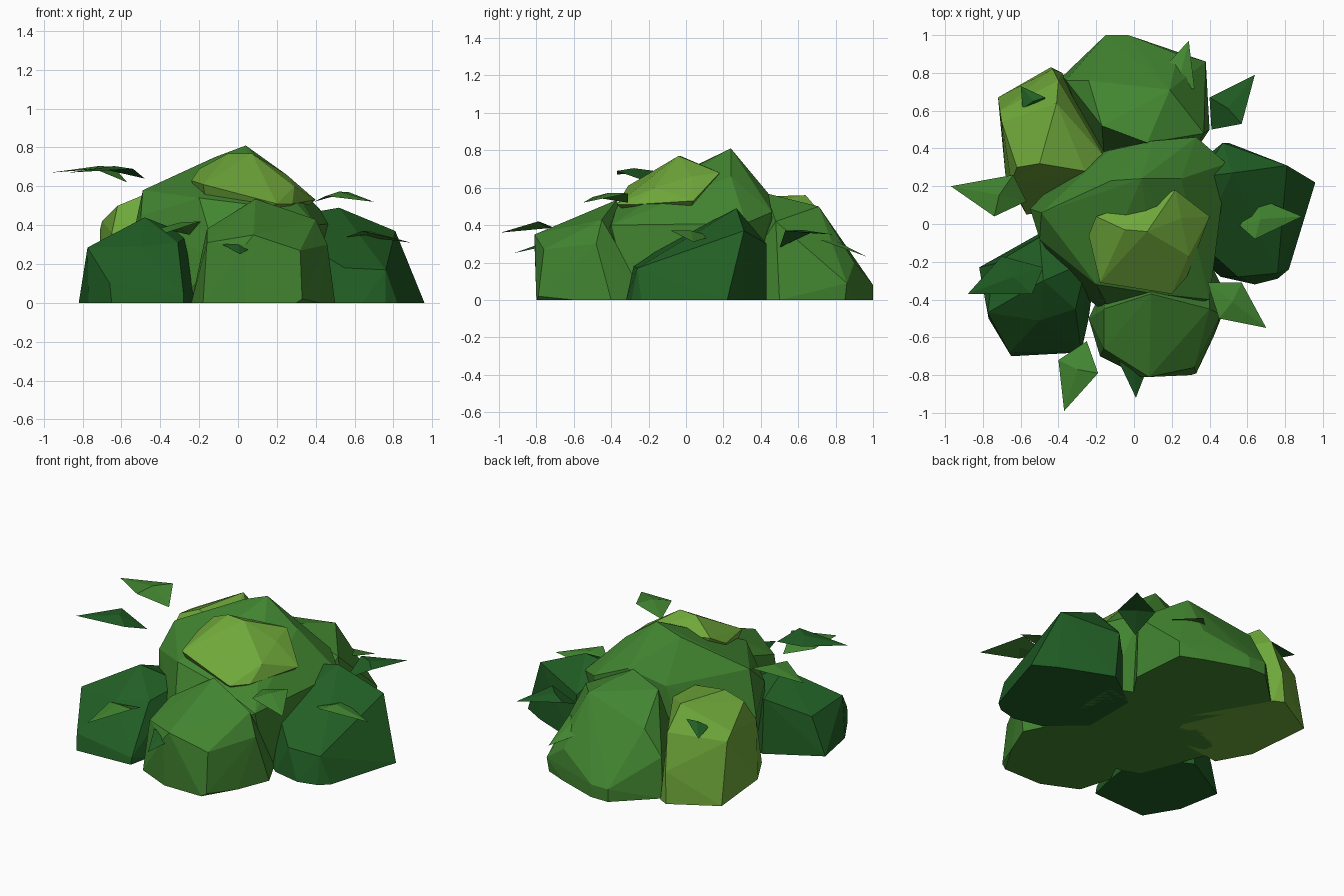
import bpy, bmesh
from mathutils import Vector


def material(name, rgb):
    m = bpy.data.materials.new(name)
    m.diffuse_color = (*rgb, 1)
    return m


MID = material("mid green", (0.054, 0.235, 0.030))
DARK = material("dark green", (0.015, 0.113, 0.018))
LIGHT = material("light green", (0.158, 0.390, 0.042))


def finish(bm, name, mat):
    bmesh.ops.recalc_face_normals(bm, faces=bm.faces)
    me = bpy.data.meshes.new(name)
    bm.to_mesh(me)
    bm.free()
    me.materials.append(mat)
    bpy.context.collection.objects.link(bpy.data.objects.new(name, me))


def clump(name, mat, base, crown, base_z=0.0):
    """Faceted foliage mass: hull of a flat base outline and a few crown points."""
    bm = bmesh.new()
    for x, y in base:
        bm.verts.new((x, y, base_z))
    for p in crown:
        bm.verts.new(p)
    hull = bmesh.ops.convex_hull(bm, input=bm.verts)
    inner = [g for g in hull["geom_interior"] if isinstance(g, bmesh.types.BMVert)]
    bmesh.ops.delete(bm, geom=inner, context='VERTS')
    bmesh.ops.dissolve_limit(bm, angle_limit=0.02, verts=bm.verts, edges=bm.edges)
    finish(bm, name, mat)


def leaf(name, mat, tip, left, tail, right, rise=0.025):
    """Folded diamond leaf with a raised middle and a thin closed underside."""
    bm = bmesh.new()
    rim = [Vector(p) for p in (tip, left, tail, right)]
    mid = (rim[1] + rim[3]) / 2 * 0.7 + (rim[0] + rim[2]) / 2 * 0.3
    vs = [bm.verts.new(p) for p in rim]
    top = bm.verts.new(mid + Vector((0, 0, rise)))
    low = bm.verts.new(mid + Vector((0, 0, rise - 0.015)))
    for i in range(4):
        a, b = vs[i], vs[(i + 1) % 4]
        bm.faces.new((a, b, top))
        bm.faces.new((b, a, low))
    finish(bm, name, mat)


# Main central mass
clump("centre_clump", MID,
      [(-.5, .1), (-.33, -.33), (-.02, -.45), (.4, -.3), (.44, .3), (.1, .45), (-.3, .35)],
      [(.04, .24, .81), (-.12, .23, .75), (-.49, .06, .58), (-.55, .08, .3),
       (.25, .24, .66), (.33, .46, .47), (.1, .44, .57), (.49, .32, .41),
       (-.2, -.32, .54), (.12, -.37, .50), (.4, -.4, .4), (-.1, -.51, .2),
       (.04, -.5, .2), (-.5, -.08, .45), (-.13, .39, .5)])

# Light cap on top
clump("top_clump", LIGHT,
      [(-.15, -.2), (.15, -.25), (.25, 0), (0, .05)],
      [(-.05, -.03, .77), (.07, -.04, .77), (-.24, -.06, .63), (-.2, .04, .69),
       (-.18, -.31, .61), (.2, -.37, .51), (.28, -.28, .51), (.29, -.17, .6),
       (.4, .04, .53), (.22, .18, .68), (.25, .03, .66)], 0.42)

# Surrounding masses
clump("front_clump", MID,
      [(-.24, -.5), (-.18, -.7), (.04, -.8), (.3, -.8), (.42, -.6), (.5, -.4), (.4, -.2), (-.1, -.2)],
      [(-.16, -.66, .31), (.04, -.81, .3), (.09, -.37, .535), (.33, -.79, .02),
       (.32, -.76, .27), (.4, -.45, .43), (.46, -.48, .3), (-.16, -.45, .38),
       (.08, -.81, .35)])

clump("right_clump", DARK,
      [(.96, .22), (.82, -.24), (.76, -.29), (.64, -.32), (.46, -.28), (.25, -.1),
       (.25, .25), (.5, .43), (.82, .3)],
      [(.52, .27, .49), (.81, .31, .37), (.76, -.26, .17), (.55, -.28, .18),
       (.47, .43, .3), (.35, .25, .46), (.35, -.1, .3)])

clump("left_clump", DARK,
      [(-.82, -.23), (-.77, -.5), (-.65, -.7), (-.28, -.68), (-.24, -.5), (-.2, -.2), (-.5, -.05)],
      [(-.74, -.21, .24), (-.775, -.47, .285), (-.66, -.68, .1), (-.48, -.3, .44),
       (-.31, -.45, .31), (-.28, -.67, .04), (-.5, -.07, .34), (-.25, -.2, .35),
       (-.5, -.51, .29)])

clump("back_left_clump", LIGHT,
      [(-.72, .67), (-.68, .25), (-.57, .05), (-.2, .1), (-.12, .36), (-.38, .8), (-.44, .83)],
      [(-.71, .6, .38), (-.7, .54, .42), (-.62, .3, .5), (-.65, .22, .36), (-.41, .64, .56),
       (-.5, .32, .55), (-.43, .82, .2), (-.16, .36, .43), (-.26, .28, .5), (-.4, .76, .42)])

clump("back_clump", MID,
      [(-.38, .78), (-.15, 1), (-.03, 1), (.23, .91), (.37, .85), (.4, .5), (.2, .2), (-.15, .25)],
      [(-.15, 1, .08), (-.03, 1, .08), (.07, .43, .57), (-.17, .52, .54), (-.24, .76, .4),
       (.19, .71, .5), (.38, .86, .09), (.37, .48, .42), (-.36, .76, .25), (.23, .9, .2)])

# Loose leaves around the bush: tip, left, tail, right
leaves = [
    (MID, (-.97, .2, .67), (-.74, .04, .69), (-.57, .12, .62), (-.64, .26, .70)),
    (DARK, (-.88, -.37, .67), (-.54, -.37, .69), (-.48, -.23, .64), (-.7, -.17, .69)),
    (MID, (.89, .04, .31), (.65, .14, .34), (.56, -.01, .34), (.64, -.08, .37)),
    (DARK, (.64, .79, .35), (.4, .67, .36), (.41, .5, .28), (.57, .53, .37)),
    (MID, (.29, .97, .23), (.15, .82, .29), (.24, .68, .33), (.32, .72, .32)),
    (MID, (.7, -.55, .52), (.57, -.31, .57), (.39, -.31, .52), (.45, -.5, .55)),
    (MID, (-.37, -.99, .36), (-.19, -.79, .42), (-.25, -.62, .35), (-.4, -.72, .385)),
    (DARK, (.01, -.92, .25), (.08, -.74, .29), (0, -.65, .28), (-.08, -.73, .30)),
]
for n, (mat, *rim) in enumerate(leaves, 1):
    leaf(f"leaf_{n}", mat, *rim)

# Leaf mostly sunk in the back left mass
leaf("sunken_leaf", DARK, (-.6, .73, .42), (-.59, .61, .45), (-.47, .62, .45), (-.47, .67, .49))
